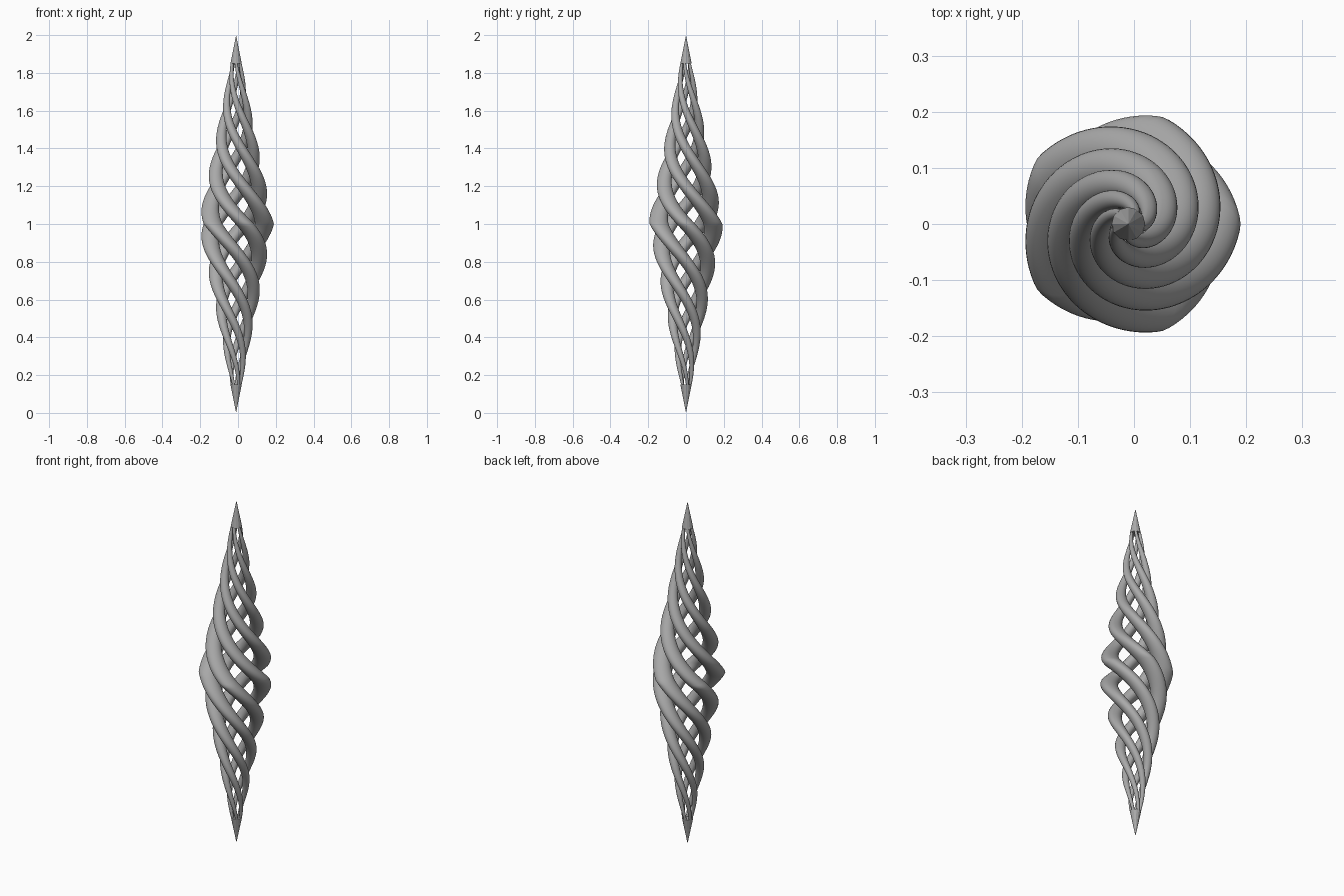
import bpy, bmesh, math

if "Cube" in bpy.data.objects:
    bpy.data.objects.remove(bpy.data.objects["Cube"])

AXIS_X = -0.01       # pentagonal symmetry sits slightly off the bounding centre
RING, BAR = 0.15, 0.05   # strand distance from axis and strand radius at mid height
TIP = 0.15           # height of each pointed end
STEPS, SIDES = 72, 24

grey = bpy.data.materials.new("satin_grey")
grey.diffuse_color = (0.40, 0.40, 0.40, 1)
grey.use_nodes = True
grey.node_tree.nodes["Principled BSDF"].inputs["Base Color"].default_value = grey.diffuse_color


def finish(bm, name, smooth):
    bmesh.ops.recalc_face_normals(bm, faces=bm.faces[:])
    mesh = bpy.data.meshes.new(name)
    bm.to_mesh(mesh)
    bm.free()
    mesh.materials.append(grey)
    obj = bpy.data.objects.new(name, mesh)
    obj.location.x = AXIS_X
    bpy.context.collection.objects.link(obj)
    if smooth:
        bpy.ops.object.select_all(action='DESELECT')
        obj.select_set(True)
        bpy.context.view_layer.objects.active = obj
        bpy.ops.object.shade_smooth_by_angle(angle=math.radians(40))
    return obj


# Twisted strand: a circle swept up the axis, turning once per unit of height
# and shrinking linearly toward both points
def strand(index):
    bm = bmesh.new()
    rings = []
    half = 1 - TIP + 0.005
    for i in range(2 * STEPS + 1):
        h = half * (i / STEPS - 1)
        s = 1 - abs(h)
        turn = 2 * math.pi * (index / 5 - h)
        ring = []
        for j in range(SIDES):
            a = 2 * math.pi * j / SIDES
            x, y = s * (RING + BAR * math.cos(a)), s * BAR * math.sin(a)
            ring.append(bm.verts.new((x * math.cos(turn) - y * math.sin(turn),
                                      x * math.sin(turn) + y * math.cos(turn),
                                      1 + h)))
        rings.append(ring)
    for lo, hi in zip(rings, rings[1:]):
        for j in range(SIDES):
            k = (j + 1) % SIDES
            bm.faces.new((lo[j], lo[k], hi[k], hi[j]))
    bm.faces.new(rings[0])
    bm.faces.new(rings[-1])
    finish(bm, f"twisted_strand_{index + 1}", True)


for n in range(5):
    strand(n)

# Pointed cone at each end
for name, top in (("top_point", True), ("bottom_point", False)):
    bm = bmesh.new()
    bmesh.ops.create_cone(bm, cap_ends=True, segments=12, depth=TIP,
                          radius1=0.03 if top else 0, radius2=0 if top else 0.03)
    bmesh.ops.remove_doubles(bm, verts=bm.verts[:], dist=1e-5)
    bmesh.ops.translate(bm, verts=bm.verts[:],
                        vec=(0, 0, 2 - TIP / 2 if top else TIP / 2))
    finish(bm, name, False)
